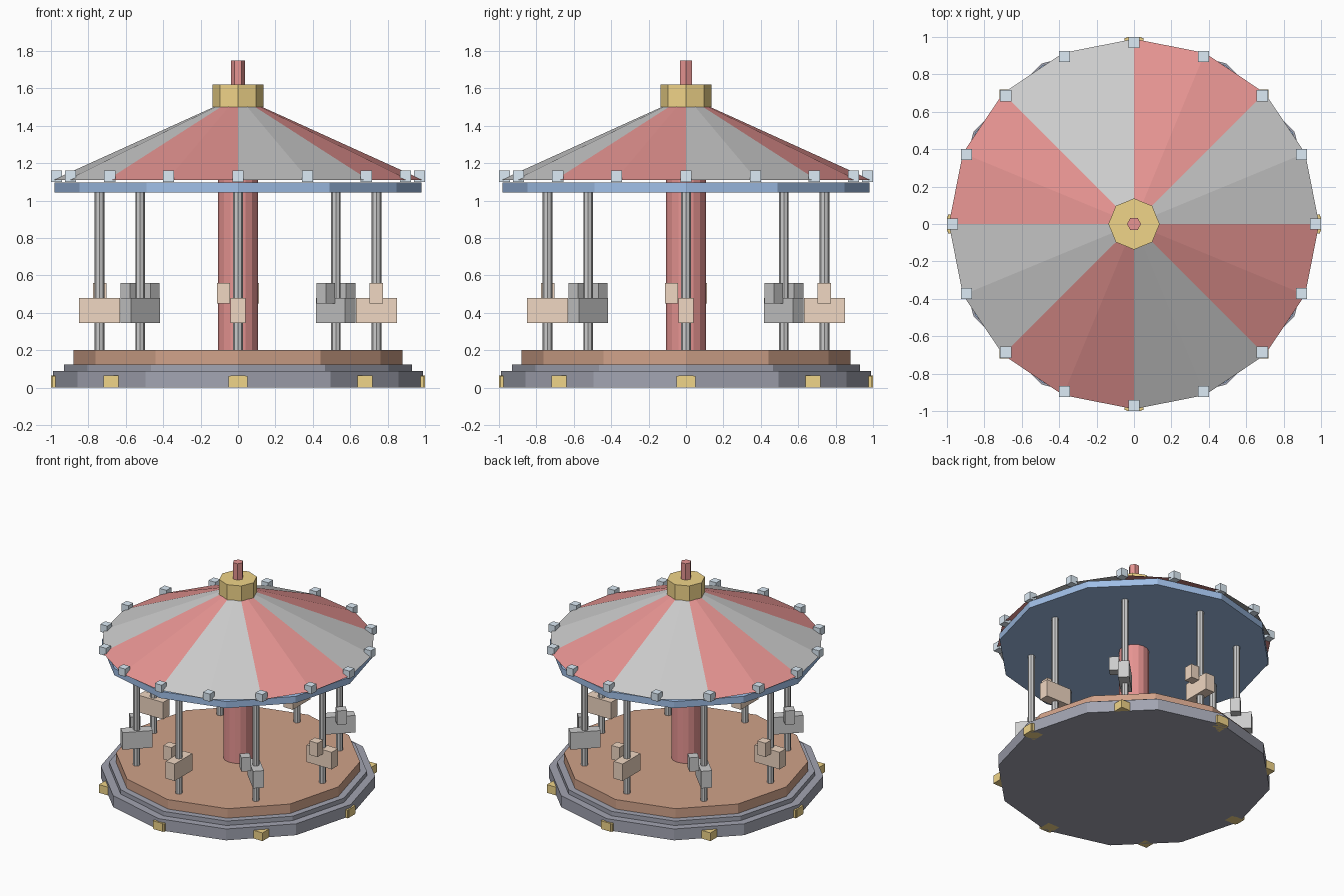
import bpy, bmesh
from math import pi, cos, sin
from mathutils import Matrix

if "Cube" in bpy.data.objects:
    bpy.data.objects.remove(bpy.data.objects["Cube"])


def material(name, r, g, b):
    m = bpy.data.materials.new(name)
    m.diffuse_color = (r, g, b, 1)
    m.use_nodes = True
    m.node_tree.nodes["Principled BSDF"].inputs["Base Color"].default_value = m.diffuse_color
    return m


RED = material("red", 0.8, 0.3, 0.29)
GOLD = material("gold", 0.87, 0.66, 0.25)
BLUE = material("blue", 0.35, 0.52, 0.8)
BROWN = material("brown", 0.63, 0.36, 0.25)
NAVY = material("navy", 0.36, 0.37, 0.44)
TAN = material("tan", 0.87, 0.68, 0.54)
PALE = material("pale_blue", 0.72, 0.83, 0.92)


def finish(name, bm, *mats):
    bmesh.ops.recalc_face_normals(bm, faces=bm.faces)
    me = bpy.data.meshes.new(name)
    bm.to_mesh(me)
    bm.free()
    for m in mats:
        if m:
            me.materials.append(m)
    ob = bpy.data.objects.new(name, me)
    bpy.context.collection.objects.link(ob)
    return ob


def prism(name, r, z0, z1, sides, mat=None, x=0, y=0, spin=0):
    bm = bmesh.new()
    place = Matrix.Translation((x, y, (z0 + z1) / 2)) @ Matrix.Rotation(spin, 4, 'Z')
    bmesh.ops.create_cone(bm, cap_ends=True, segments=sides, radius1=r, radius2=r,
                          depth=z1 - z0, matrix=place)
    return finish(name, bm, mat)


def box(name, centre, size, mat=None, angle=0):
    # the centre is turned about the z axis together with the box
    bm = bmesh.new()
    place = (Matrix.Rotation(angle, 4, 'Z') @ Matrix.Translation(centre)
             @ Matrix.Diagonal((*size, 1)))
    bmesh.ops.create_cube(bm, size=1, matrix=place)
    return finish(name, bm, mat)


# stepped base, deck, column and canopy disc
prism("base", 0.99, 0.0, 0.09, 12, NAVY)
prism("base_step", 0.93, 0.09, 0.125, 12, NAVY)
prism("deck", 0.88, 0.125, 0.2, 12, BROWN)
prism("centre_column", 0.107, 0.2, 1.12, 16, RED)
prism("canopy_disc", 0.98, 1.043, 1.096, 12, BLUE)

# striped roof: sixteen facets, colour changes every two
bm = bmesh.new()
lower, upper = [], []
for i in range(16):
    a = i * pi / 8
    lower.append(bm.verts.new((0.99 * cos(a), 0.99 * sin(a), 1.11)))
    upper.append(bm.verts.new((0.12 * cos(a), 0.12 * sin(a), 1.505)))
for i in range(16):
    j = (i + 1) % 16
    f = bm.faces.new((lower[i], lower[j], upper[j], upper[i]))
    f.material_index = (i // 2) % 2
grey = material("roof_grey", 0.8, 0.8, 0.8)
finish("roof", bm, grey, RED)

# roof cap and finial
prism("roof_cap", 0.137, 1.5, 1.62, 8, GOLD)
prism("finial", 0.038, 1.62, 1.75, 6, RED, spin=pi / 6)

# lights around the roof rim
for i in range(16):
    a = i * pi / 8
    box(f"rim_light_{i}", (0.97 * cos(a), 0.97 * sin(a), 1.13), (0.06,) * 3, PALE)

# poles with riding animals, and gold blocks around the base
for i in range(8):
    a = i * pi / 4
    coat = None if i % 2 else TAN
    prism(f"pole_{i}", 0.026, 0.2, 1.045, 8, None, 0.74 * cos(a), 0.74 * sin(a))
    box(f"animal_body_{i}", (0.74, 0, 0.413), (0.22, 0.08, 0.135), coat, a)
    box(f"animal_head_{i}", (0.74, -0.077, 0.505), (0.072, 0.07, 0.11), coat, a)
    box(f"base_block_{i}", (0.96 * cos(a), 0.96 * sin(a), 0.0325), (0.078, 0.078, 0.065), GOLD)
    if i % 2 == 0:
        box(f"base_foot_{i}", (0.945, 0, 0.0315), (0.1, 0.1, 0.063), GOLD, a)
